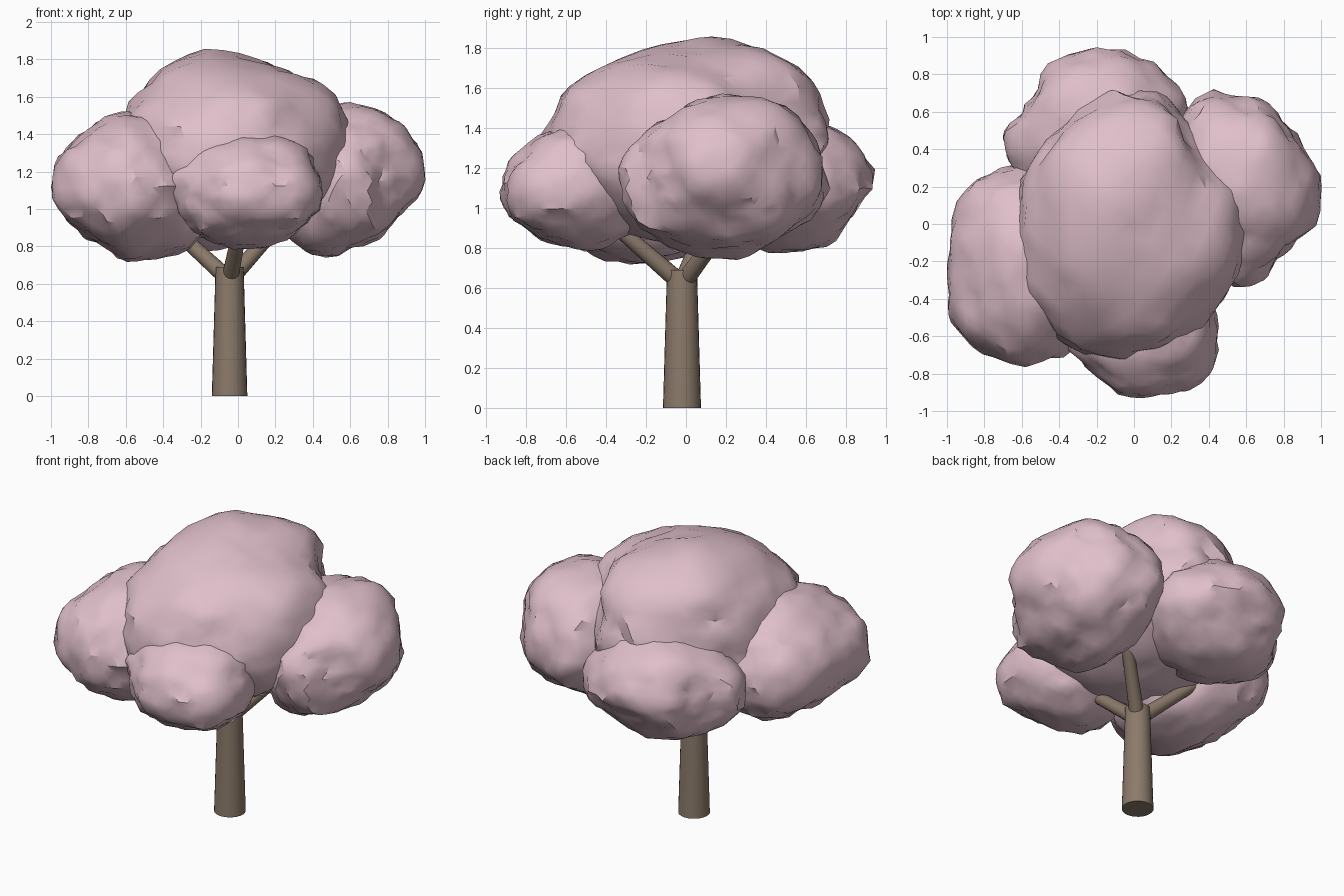
import bpy
import math
import random
from mathutils import Vector, noise

random.seed(4)

if "Cube" in bpy.data.objects:
    bpy.data.objects.remove(bpy.data.objects["Cube"], do_unlink=True)


def make_material(name, rgb):
    mat = bpy.data.materials.new(name)
    mat.use_nodes = True
    mat.diffuse_color = (*rgb, 1)
    shader = mat.node_tree.nodes["Principled BSDF"]
    shader.inputs["Base Color"].default_value = (*rgb, 1)
    shader.inputs["Roughness"].default_value = 0.9
    return mat


blossom = make_material("blossom pink", (0.74, 0.52, 0.59))
bark = make_material("bark brown", (0.26, 0.195, 0.145))


def finish(name, mat, angle):
    obj = bpy.context.object
    obj.name = name
    obj.data.materials.append(mat)
    bpy.ops.object.shade_smooth_by_angle(angle=math.radians(angle))
    return obj


def limb(name, start, end, r1, r2, sides):
    """Tapered round limb between two points."""
    start, end = Vector(start), Vector(end)
    axis = end - start
    bpy.ops.mesh.primitive_cone_add(
        vertices=sides, radius1=r1, radius2=r2, depth=axis.length,
        location=(start + end) / 2,
        rotation=axis.to_track_quat("Z", "Y").to_euler())
    return finish(name, bark, 40)


def leaf_clump(name, center, half, seed, bumps):
    """Lumpy ball, pushed out or in so that it passes near each bump."""
    pulls = []
    for bump in bumps:
        q = Vector([(b - c) / h for b, c, h in zip(bump, center, half)])
        pulls.append((q.normalized(), q.length - 1))
    bpy.ops.mesh.primitive_ico_sphere_add(subdivisions=4, radius=1)
    offset = Vector((seed * 7.3, seed * 3.1, seed * 5.7))
    for v in bpy.context.object.data.vertices:
        n = v.co.normalized()
        # Blend the bumps by how near they are in direction
        weights = [math.exp(20 * (n.dot(d) - 1)) for d, _ in pulls]
        push = sum(w * p for w, (_, p) in zip(weights, pulls))
        radius = 0.985 + push / (sum(weights) + 0.06)
        # Fine leafy roughness
        radius += 0.03 * noise.noise(n * 2.6 + offset)
        radius += 0.045 * noise.noise(n * 5 + offset)
        jitter = Vector([random.uniform(-0.015, 0.015) for _ in range(3)])
        p = n * radius + jitter
        v.co = [c + h * a for c, h, a in zip(center, half, p)]
    return finish(name, blossom, 32)


# Trunk
foot = Vector((-0.045, -0.02, 0))
limb("trunk", foot, foot + Vector((0, 0, 0.69)), 0.095, 0.075, 24)

# Three branches spread evenly around the trunk
fork = foot + Vector((0, 0, 0.62))
for name, turn in (("front_branch", -80), ("right_branch", 40), ("left_branch", 160)):
    a = math.radians(turn)
    reach = Vector((0.42 * math.cos(a), 0.42 * math.sin(a), 0.36))
    limb(name, fork + reach * 0.08, fork + reach, 0.045, 0.035, 16)

# Crown
leaf_clump("crown_center", (-0.02, 0, 1.3), (0.62, 0.7, 0.48), 1, [
    (-0.57, 0, 1.59), (-0.25, 0.31, 1.83), (-0.2, -0.09, 1.83), (0.1, -0.2, 1.77),
    (0.33, 0, 1.71), (0.53, -0.05, 1.63), (0.61, -0.05, 1.38), (0, -0.43, 1.7),
    (0, -0.63, 1.56), (0, -0.7, 1.37), (0.05, 0.44, 1.78), (0, 0.61, 1.66),
    (0, 0.71, 1.42), (-0.65, 0, 1.35), (-0.6, -0.4, 1.35), (-0.36, -0.66, 1.3),
    (0.4, -0.51, 1.35), (0.34, 0.45, 1.43), (-0.42, 0.53, 1.35)])
leaf_clump("crown_left_side", (-0.58, -0.22, 1.12), (0.42, 0.53, 0.4), 2, [
    (-0.55, -0.22, 1.53), (-0.88, -0.22, 1.37), (-1, -0.22, 1.2), (-0.95, -0.22, 0.98),
    (-0.8, -0.22, 0.85), (-0.45, -0.22, 0.73), (-0.2, -0.22, 0.82), (-0.9, 0.2, 1.12),
    (-0.6, 0.32, 1.12), (-0.98, -0.53, 1.12), (-0.65, -0.76, 1.12), (-0.36, -0.68, 1.1)])
leaf_clump("crown_right_side", (0.6, 0.18, 1.15), (0.4, 0.51, 0.4), 3, [
    (0.62, 0.2, 1.56), (0.93, 0.18, 1.4), (1, 0.15, 1.22), (0.86, 0.18, 0.95),
    (0.67, 0.15, 0.81), (0.4, 0.15, 0.75), (0.27, 0.1, 0.84), (0.86, 0.48, 1.15),
    (0.6, 0.69, 1.15), (0.33, 0.68, 1.13), (0.35, 0.55, 0.92), (0.35, 0.45, 1.48),
    (0.8, -0.16, 1.15), (0.6, -0.34, 1.1), (0.6, -0.15, 1.42), (0.6, 0.42, 1.55),
    (0.6, 0.5, 0.88)])
leaf_clump("crown_front", (0.04, -0.55, 1.08), (0.4, 0.38, 0.3), 4, [
    (0.42, -0.8, 1.08), (0.03, -0.93, 1.1), (-0.2, -0.82, 1.08), (-0.36, -0.55, 1.2),
    (0.25, -0.55, 1.4), (-0.3, -0.55, 0.95), (0.04, -0.72, 1.37), (0.04, -0.74, 0.85),
    (0.45, -0.65, 1.1), (0.04, -0.87, 1.25), (0.35, -0.55, 0.9)])
leaf_clump("crown_back", (-0.2, 0.5, 1.1), (0.48, 0.42, 0.33), 5, [
    (-0.1, 0.93, 1.2), (-0.38, 0.9, 1.15), (-0.55, 0.68, 1.1), (-0.69, 0.35, 1.1),
    (0.25, 0.72, 1.1), (-0.2, 0.83, 0.96), (-0.2, 0.68, 0.8), (-0.2, 0.78, 1.39)])
